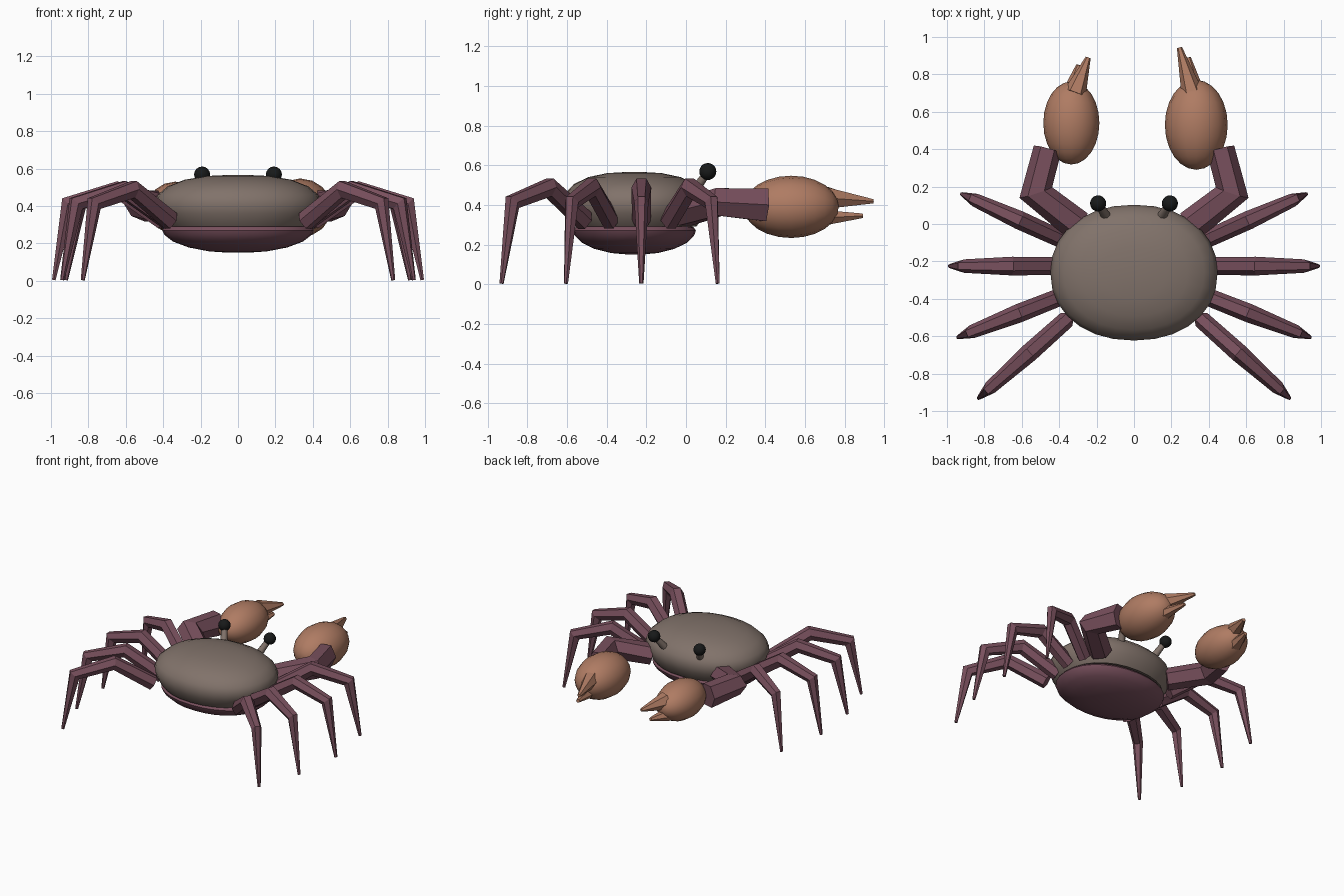
import bpy, bmesh, math
from mathutils import Vector

cube = bpy.data.objects.get("Cube")
if cube:
    bpy.data.objects.remove(cube, do_unlink=True)


def material(name, rgb):
    m = bpy.data.materials.new(name)
    m.use_nodes = True
    m.diffuse_color = (*rgb, 1)
    m.node_tree.nodes["Principled BSDF"].inputs["Base Color"].default_value = (*rgb, 1)
    return m


SHELL = material("grey_brown_shell", (0.22, 0.17, 0.145))
PLUM = material("plum_limb", (0.19, 0.08, 0.11))
CLAW = material("tan_claw", (0.43, 0.2, 0.125))
BLACK = material("black_eye", (0.009, 0.01, 0.01))


def finish(bm, name, mat, smooth=None):
    bmesh.ops.recalc_face_normals(bm, faces=bm.faces)
    me = bpy.data.meshes.new(name)
    bm.to_mesh(me)
    bm.free()
    me.materials.append(mat)
    ob = bpy.data.objects.new(name, me)
    bpy.context.collection.objects.link(ob)
    if smooth:
        bpy.ops.object.select_all(action='DESELECT')
        ob.select_set(True)
        bpy.context.view_layer.objects.active = ob
        bpy.ops.object.shade_smooth_by_angle(angle=math.radians(smooth))
    return ob


def skin(bm, rings):
    """Bridge rings of points and cap both ends."""
    loops = [[bm.verts.new(p) for p in ring] for ring in rings]
    n = len(loops[0])
    for a, b in zip(loops, loops[1:]):
        for i in range(n):
            j = (i + 1) % n
            bm.faces.new((a[i], a[j], b[j], b[i]))
    bm.faces.new(loops[0])
    bm.faces.new(loops[-1])


def tube(name, points, radii, mat, sides=6, smooth=None):
    """Tapered, mitred tube; radii are (sideways, upward) at each point."""
    pts = [Vector(p) for p in points]
    flat = pts[-1] - pts[0]
    rings = []
    for k, p in enumerate(pts):
        t = Vector()
        if k:
            t += (p - pts[k - 1]).normalized()
        if k < len(pts) - 1:
            t += (pts[k + 1] - p).normalized()
        t.normalize()
        side = t.cross(Vector((0, 0, 1)))
        if side.length < 0.35:
            side = Vector((flat.y, -flat.x, 0))
        side.normalize()
        up = side.cross(t)
        w, h = radii[k]
        rings.append([p + side * w * math.cos(a) + up * h * math.sin(a)
                      for a in (math.tau * i / sides for i in range(sides))])
    bm = bmesh.new()
    skin(bm, rings)
    return finish(bm, name, mat, smooth)


def dome(name, profile, rx, ry, mat):
    """Stack of rounded outlines, given as (height, scale) pairs."""
    def outline(z, s):
        ring = []
        for i in range(28):
            a = math.tau * i / 28
            c, d = math.cos(a), math.sin(a)
            ring.append((rx * s * math.copysign(abs(c) ** 0.93, c),
                         -0.26 + ry * s * math.copysign(abs(d) ** 0.93, d), z))
        return ring
    bm = bmesh.new()
    skin(bm, [outline(z, s) for z, s in profile])
    return finish(bm, name, mat, 40)


def ellipsoid(name, centre, radius, mat, segs, rings):
    bm = bmesh.new()
    bmesh.ops.create_uvsphere(bm, u_segments=segs, v_segments=rings, radius=1)
    for v in bm.verts:
        x, y, z = v.co
        # poles run along the y axis
        v.co = Vector(centre) + Vector((x * radius[0], z * radius[1], y * radius[2]))
    return finish(bm, name, mat, 40)


# Body: upper shell and belly plate
dome("shell", [(0.30, 0.80), (0.29, 0.86), (0.315, 0.91), (0.36, 0.97), (0.41, 1.0),
               (0.46, 0.96), (0.505, 0.84), (0.54, 0.64), (0.56, 0.38), (0.566, 0.1)],
     0.447, 0.363, SHELL)
dome("belly", [(0.15, 0.12), (0.157, 0.38), (0.178, 0.65), (0.21, 0.86), (0.245, 0.97),
               (0.27, 1.0), (0.285, 0.97), (0.305, 0.85)], 0.405, 0.31, PLUM)

# Walking legs: root and foot in plan, four on each side
LEGS = {"first": ((0.38, -0.085), (0.92, 0.16)),
        "second": ((0.40, -0.225), (0.985, -0.225)),
        "third": ((0.37, -0.38), (0.94, -0.605)),
        "fourth": ((0.36, -0.51), (0.83, -0.93))}
STEPS = ((0, 0.32), (0.43, 0.488), (0.87, 0.413), (1, 0.004))

for side, s in (("left", 1), ("right", -1)):
    for order, (root, foot) in LEGS.items():
        path = [(s * (root[0] + (foot[0] - root[0]) * f),
                 root[1] + (foot[1] - root[1]) * f, z) for f, z in STEPS]
        tube(f"{side}_{order}_leg", path,
             [(0.047, 0.055), (0.05, 0.052), (0.036, 0.048), (0.011, 0.011)], PLUM)

    # Claw arm
    tube(f"{side}_claw_arm",
         [(s * 0.30, -0.01, 0.36), (s * 0.525, 0.168, 0.415), (s * 0.463, 0.40, 0.40)],
         [(0.085, 0.075), (0.092, 0.08), (0.075, 0.095)], PLUM)

    # Eye on its stalk
    tube(f"{side}_eye_stalk", [(s * 0.145, 0.035, 0.46), (s * 0.188, 0.105, 0.56)],
         [(0.027, 0.027), (0.02, 0.02)], SHELL, 8, 50)
    ellipsoid(f"{side}_eye", (s * 0.192, 0.11, 0.568), (0.043,) * 3, BLACK, 16, 10)

# Pincers: the left one is larger
for side, s, centre, radius, tip, low_tip in (
        ("left", 1, (0.333, 0.53, 0.39), (0.168, 0.24, 0.157),
         (0.243, 0.943, 0.418), (0.29, 0.89, 0.345)),
        ("right", -1, (-0.335, 0.54, 0.39), (0.15, 0.222, 0.14),
         (-0.245, 0.89, 0.418), (-0.295, 0.85, 0.345))):
    ellipsoid(f"{side}_pincer_palm", centre, radius, CLAW, 16, 12)
    x, y, z = centre
    tube(f"{side}_upper_finger", [(x - s * 0.02, y + 0.16, z + 0.045), tip],
         [(0.06, 0.065), (0.014, 0.012)], CLAW, 6)
    tube(f"{side}_lower_finger", [(x - s * 0.005, y + 0.16, z - 0.055), low_tip],
         [(0.055, 0.045), (0.014, 0.013)], CLAW, 6)
